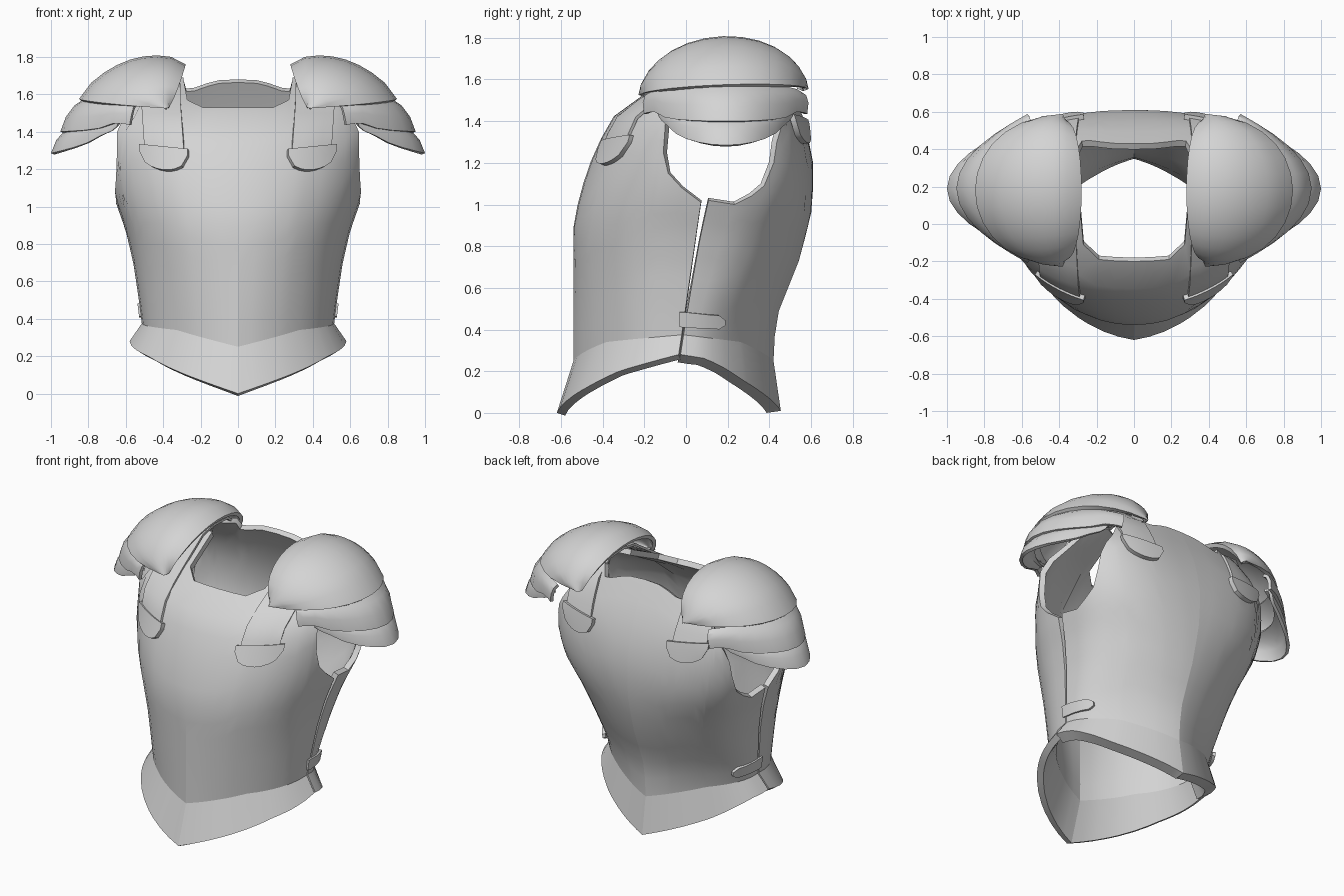
import bpy, bmesh, math
from mathutils import Vector

if "Cube" in bpy.data.objects:
    bpy.data.objects.remove(bpy.data.objects["Cube"])

steel = bpy.data.materials.new("plain_steel")
steel.diffuse_color = (0.66, 0.66, 0.66, 1)
steel.use_nodes = True
steel.node_tree.nodes["Principled BSDF"].inputs["Base Color"].default_value = steel.diffuse_color


def lerp(keys, t):
    """Piecewise linear lookup in (position, value) pairs."""
    if t <= keys[0][0]:
        return keys[0][1]
    for (a, u), (b, v) in zip(keys, keys[1:]):
        if t <= b:
            return u + (v - u) * (t - a) / (b - a)
    return keys[-1][1]


def sheet(name, rows, thick, center):
    """Thick curved plate from a grid of points, outer face away from center."""
    bm = bmesh.new()
    grid = [[bm.verts.new(p) for p in r] for r in rows]
    for r0, r1 in zip(grid, grid[1:]):
        for i in range(len(r0) - 1):
            bm.faces.new((r0[i], r0[i + 1], r1[i + 1], r1[i]))
    bmesh.ops.remove_doubles(bm, verts=bm.verts[:], dist=0.0005)
    bm.normal_update()
    c = Vector(center)
    if sum(f.normal.dot(f.calc_center_median() - c) * f.calc_area() for f in bm.faces) < 0:
        bmesh.ops.reverse_faces(bm, faces=bm.faces[:])
    me = bpy.data.meshes.new(name)
    bm.to_mesh(me)
    bm.free()
    me.materials.append(steel)
    ob = bpy.data.objects.new(name, me)
    bpy.context.collection.objects.link(ob)
    bpy.ops.object.select_all(action='DESELECT')
    ob.select_set(True)
    bpy.context.view_layer.objects.active = ob
    m = ob.modifiers.new("thickness", 'SOLIDIFY')
    m.thickness = thick
    m.offset = -1
    bpy.ops.object.modifier_apply(modifier=m.name)
    bpy.ops.object.shade_smooth_by_angle(angle=math.radians(35))
    return ob


# Torso section measures by height
WIDTH = [(.25, .50), (.38, .515), (.5, .53), (.7, .56), (.87, .60), (1.04, .66),
         (1.2, .69), (1.43, .70), (1.55, .63), (1.65, .55)]
FRONT = [(.25, -.54), (.6, -.54), (.9, -.54), (1.05, -.51), (1.2, -.46), (1.4, -.37),
         (1.46, -.31), (1.53, -.2), (1.62, -.04), (1.67, .07), (1.70, .2)]
BACK = [(.25, .42), (.45, .43), (.75, .55), (1.0, .61), (1.2, .61), (1.4, .57),
        (1.55, .50), (1.68, .43), (1.70, .36)]
POWER = {-1: [(.3, 1.0), (1.2, .95)], 1: [(.3, 1.0), (.8, .8), (1.1, .59), (1.45, .5)]}
KEEL = {-1: [(.3, .08), (.85, 0)], 1: [(.3, .12), (1.2, .06), (1.6, .03)]}


def seam(z):
    return -.03 + .15 * (min(z, 1.08) - .28)


def section(d, a, z, w, depth, s):
    """Point of a plate at angle a from its centre line; d is -1 front, 1 back."""
    p = lerp(POWER[d], z)
    sn, cs = abs(math.sin(a)), max(math.cos(a), 0)
    y = s + (depth - s) * cs ** p - d * lerp(KEEL[d], z) * sn * cs
    return Vector((math.copysign(w * sn ** p, a), y, z))


def body_depth(d, z):
    return lerp(FRONT if d < 0 else BACK, z)


def torso_plate(name, d, tops, bottoms, flare_depth, rim, ridge_top):
    cols = []
    angles = [t[0] for t in tops]
    for deg in [-a for a in reversed(angles[1:])] + angles:
        a, k = math.radians(deg), abs(deg)
        low, top = lerp(bottoms, k), lerp(tops, k)
        crease = lerp([(0, .25), (40, .34), (90, .375)], k)
        col = [section(d, a, low, .58, flare_depth, -.03)]
        for j in range(13):
            z = crease + (top - crease) * j / 12
            col.append(section(d, a, z, lerp(WIDTH, z), body_depth(d, z), seam(z)))
        cols.append(col)
    ob = sheet(name, cols, .035, (0, .05, .8))
    vs, n = ob.data.vertices, 14 * len(cols)
    # Heavier lower rim
    for i in range(n):
        z = vs[i].co.z
        step = (vs[n + i].co - vs[i].co) * lerp([(.4, rim), (.8, 1)], z)
        vs[n + i].co = vs[i].co + step
    # Hard crease at the waist and along the centre ridge
    for e in ob.data.edges:
        i, j = e.vertices
        ridge = all(abs(vs[v].co.x) < .001 and vs[v].co.z < ridge_top for v in (i, j))
        if ridge or (i % 14 == 1 and j % 14 == 1):
            e.use_edge_sharp = True


# Breastplate and backplate
torso_plate("breastplate", -1,
            [(0, 1.53), (8, 1.53), (16, 1.53), (25, 1.57), (31, 1.69), (40, 1.70),
             (48, 1.70), (55, 1.69), (60, 1.60), (65, 1.49), (67, 1.40), (69, 1.25),
             (73, 1.15), (80, 1.08), (89.4, 1.01)],
            [(0, 0), (20, .07), (37, .13), (56, .20), (89, .28)], -.62, 1.2, .8)
torso_plate("backplate", 1,
            [(0, 1.68), (2, 1.675), (5, 1.66), (10, 1.635), (14, 1.63), (17, 1.68),
             (24, 1.70), (32, 1.69), (38, 1.56), (41, 1.43), (49, 1.37), (55, 1.30),
             (59, 1.20), (65, 1.09), (72, 1.04), (80, 1.0), (89.4, 1.02)],
            [(0, .01), (20, .08), (41, .155), (56, .215), (70, .26), (89, .28)],
            .455, 2, 1.7)


def surface_y(d, x, z, lift):
    """Depth of the torso surface at x, z, lifted outward."""
    p, s = lerp(POWER[d], z), seam(z)
    sn = min(x / lerp(WIDTH, z), .97) ** (1 / p)
    cs = math.sqrt(1 - sn * sn)
    return s + (body_depth(d, z) - s) * cs ** p - d * lerp(KEEL[d], z) * sn * cs + d * lift


def flip(rows, side):
    return [[(p[0] * side, p[1], p[2]) for p in r] for r in rows]


def shoulder_strap(side, tag):
    cols = []
    for k in range(5):
        u = k / 4
        col = []
        for d, zs in ((-1, (1.27, 1.34, 1.42, 1.5, 1.56)), (1, (1.62, 1.54, 1.47, 1.36))):
            for z in zs:
                x = lerp([(1.3, .29), (1.6, .31)], z) + .21 * u
                col.append((x, surface_y(d, x, z, .018), z))
            if d < 0:
                col += [(.31 + .2 * u, y, z) for y, z in
                        ((.08, 1.70), (.2, 1.722), (.34, 1.715))]
        cols.append(col)
    sheet("shoulder_strap_" + tag, flip(cols, side), .015, (0, .15, 1.2))


def strap_tab(side, tag, d, z_top):
    """Half round plate holding a strap end."""
    cols = []
    for k in range(9):
        u = k / 4 - 1
        x, top = .40 + .13 * u, z_top + .013 * u
        drop = .035 + .09 * math.sqrt(max(0, 1 - u * u))
        cols.append([(x, surface_y(d, x, z, .03), z)
                     for z in (top, top - drop / 2, top - drop)])
    sheet(("front" if d < 0 else "back") + "_strap_tab_" + tag, flip(cols, side), .028,
          (0, .1, 1.2))


def pauldron(side, tag):
    """Domed shoulder cap: inner arch blended to a rounded outer rim."""
    rows, n = [], 14
    for i in range(n + 1):
        a = math.radians(-90 + 180 * i / n)
        c, s = max(math.cos(a), 0), math.sin(a)
        inner = Vector((.37 - .09 * c ** .8, .18 + .37 * s, 1.54 + .22 * c + .012 * s))
        rim = Vector((.39 + .46 * c ** .92, .18 + .4 * s, 1.54 + .035 * c + .015 * s))
        row = []
        for j in range(9):
            t = j / 8
            b = max(math.sin(math.pi * t), 0) ** .65
            row.append(inner.lerp(rim, t) + Vector((.012 * c, .02 * s, .118 * c ** 1.05)) * b)
        rows.append(row)
    sheet("pauldron_cap_" + tag, flip(rows, side), .025, (.5 * side, .18, 1.4))


def lame(name, side, top, bottom, wave):
    """Curved band; top and bottom are (x ends, x tip, half depth, z ends, z tip)."""
    rows, n = [], 14
    for i in range(n + 1):
        u = -1 + 2 * i / n
        c = max(math.cos(u * math.pi / 2), 0)
        ends = []
        for k, (x0, x1, hy, z0, z1) in enumerate((top, bottom)):
            dz = wave * math.sin(2 * math.pi * abs(u)) ** 2 * (abs(u) > .5) * k
            ends.append(Vector((x0 + (x1 - x0) * c ** (1.3 + .4 * k),
                                .19 + hy * math.sin(u * 1.45), z0 + (z1 - z0) * c + dz)))
        row = []
        for j in range(4):
            p = ends[0].lerp(ends[1], j / 3)
            b = .02 * math.sin(math.pi * j / 3)
            row.append(p + Vector((b * c, b * u, b)))
        rows.append(row)
    sheet(name, flip(rows, side), .02, (.4 * side, .19, 1.35))


def side_strap(side, tag):
    """Pointed buckle strap across the side seam."""
    cols = []
    for y, h in ((-.03, .035), (.0, .037), (.06, .035), (.11, .033), (.16, .033), (.19, .012)):
        col = []
        for q in (-1, 0, 1):
            z = .445 - .07 * y + h * q
            r = min(max((y - seam(z)) / (lerp(BACK, z) - seam(z)), 0), 1)
            col.append((lerp(WIDTH, z) * math.sqrt(1 - r * r) + .01, y, z))
        cols.append(col)
    sheet("side_strap_" + tag, flip(cols, side), .02, (0, .05, .44))


# Paired fittings and layered shoulder armour
for side, tag in ((1, "left"), (-1, "right")):
    shoulder_strap(side, tag)
    strap_tab(side, tag, -1, 1.322)
    strap_tab(side, tag, 1, 1.42)
    pauldron(side, tag)
    lame("upper_lame_" + tag, side, (.55, .81, .36, 1.545, 1.585),
         (.58, .95, .395, 1.435, 1.40), .025)
    lame("lower_lame_" + tag, side, (.60, .865, .31, 1.48, 1.44),
         (.65, 1.0, .325, 1.425, 1.285), .015)
    side_strap(side, tag)
